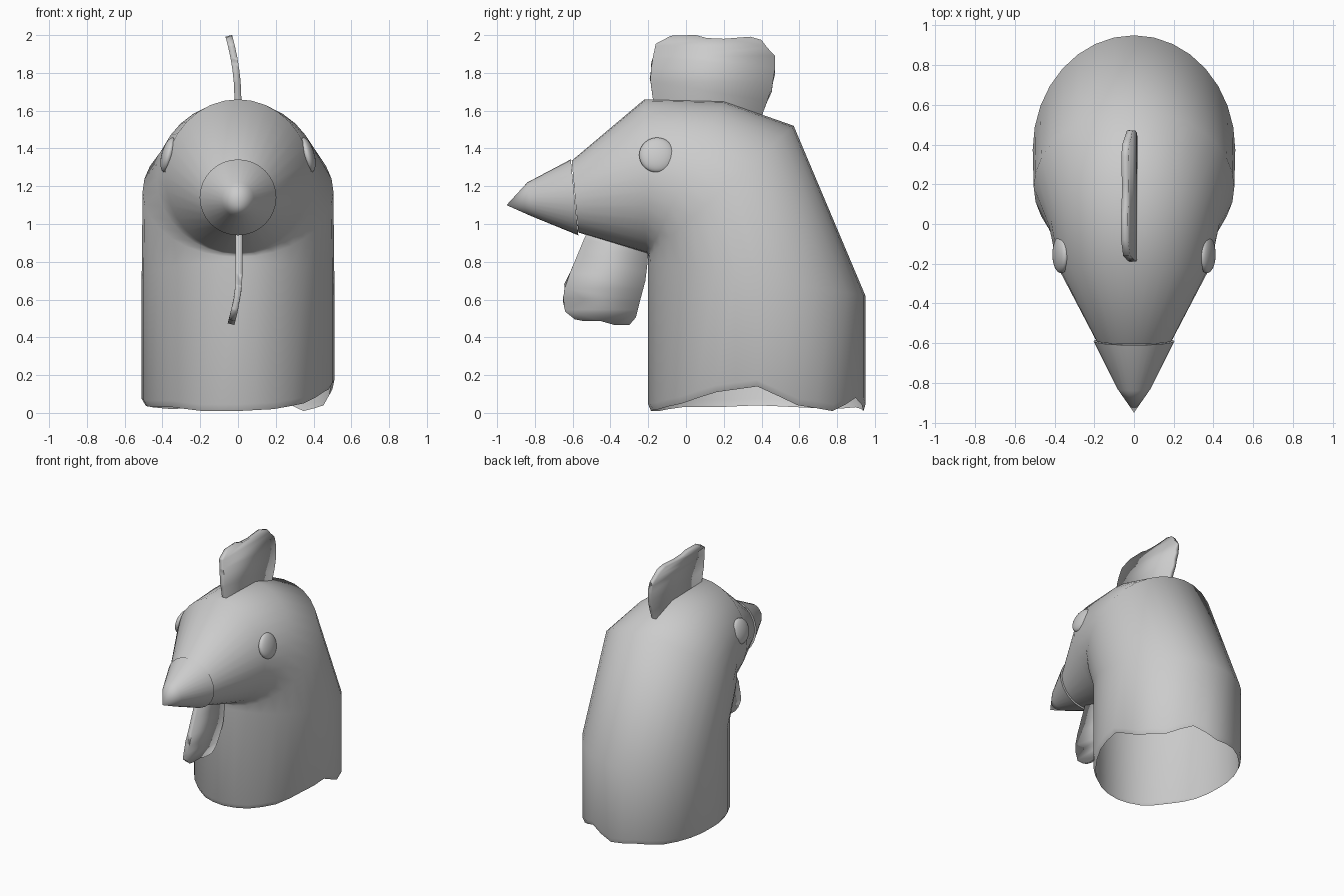
import bpy, bmesh, math
from mathutils import Vector

if "Cube" in bpy.data.objects:
    bpy.data.objects.remove(bpy.data.objects["Cube"])

SIDES = 32


def make_object(name, bm, smooth_angle):
    bmesh.ops.recalc_face_normals(bm, faces=bm.faces)
    mesh = bpy.data.meshes.new(name)
    bm.to_mesh(mesh)
    bm.free()
    ob = bpy.data.objects.new(name, mesh)
    bpy.context.collection.objects.link(ob)
    bpy.ops.object.select_all(action='DESELECT')
    ob.select_set(True)
    bpy.context.view_layer.objects.active = ob
    bpy.ops.object.shade_smooth_by_angle(angle=math.radians(smooth_angle))
    return ob


def ellipse_ring(bm, front, back, rx, lift=None):
    """Ellipse spanning two (y, z) points in side view, half-width rx."""
    f, b = Vector((0, *front)), Vector((0, *back))
    mid, half = (f + b) / 2, (f - b) / 2
    ring = []
    for i in range(SIDES):
        a = math.tau * i / SIDES
        p = mid + half * math.cos(a) + Vector((rx * math.sin(a), 0, 0))
        if lift:
            p.z += lift(i / SIDES)
        ring.append(bm.verts.new(p))
    return ring


def bridge(bm, r1, r2):
    for i in range(SIDES):
        j = (i + 1) % SIDES
        bm.faces.new((r1[i], r1[j], r2[j], r2[i]))


# Wavy hem heights, counter-clockwise from the front
HEM = [.01, .02, .05, .11, .14, .04, .01, .08,
       .01, .03, .02, .03, .04, .03, .03, .01]


def hem(t):
    t *= len(HEM)
    i = int(t)
    return HEM[i % 16] * (1 - t + i) + HEM[(i + 1) % 16] * (t - i)


# Hollow neck and head: one tube of ellipses fanning around the throat
bm = bmesh.new()
rings = [
    ellipse_ring(bm, (-.185, 0), (.94, 0), .49, hem),
    ellipse_ring(bm, (-.2, .035), (.95, .035), .51, hem),
    ellipse_ring(bm, (-.2, .80), (.95, .62), .51),
    ellipse_ring(bm, (-.2, .825), (.57, 1.52), .505),
    ellipse_ring(bm, (-.2, .84), (.2, 1.65), .43),
    ellipse_ring(bm, (-.21, .845), (-.22, 1.66), .385),
    ellipse_ring(bm, (-.57, .955), (-.605, 1.335), .19),
]
for r1, r2 in zip(rings, rings[1:]):
    bridge(bm, r1, r2)
make_object("head_and_neck", bm, 80)

# Beak: slightly wider than the face, drooping to a point
bm = bmesh.new()
base = ellipse_ring(bm, (-.57, .94), (-.61, 1.342), .203)
middle = ellipse_ring(bm, (-.815, 1.04), (-.84, 1.22), .085)
tip = bm.verts.new((0, -.95, 1.10))
bridge(bm, base, middle)
for i in range(SIDES):
    bm.faces.new((middle[i], middle[(i + 1) % SIDES], tip))
bm.faces.new(base)
make_object("beak", bm, 50)

# Eyes: flattened spheres, tilted to follow the head
for side, label in ((1, "right"), (-1, "left")):
    bpy.ops.mesh.primitive_uv_sphere_add(
        segments=32, ring_count=16, radius=1,
        location=(side * .367, -.153, 1.365), rotation=(0, -side * .26, 0))
    eye = bpy.context.object
    eye.name = label + "_eye"
    eye.scale = (.038, .095, .095)
    bpy.ops.object.shade_smooth()


def bent_plate(name, outline, cuts, bend, thickness):
    """Side-view outline sliced at heights, bent sideways and thickened."""
    bm = bmesh.new()
    bm.faces.new([bm.verts.new((0, y, z)) for y, z in outline])
    for z in cuts:
        geom = bm.verts[:] + bm.edges[:] + bm.faces[:]
        bmesh.ops.bisect_plane(bm, geom=geom, plane_co=(0, 0, z),
                               plane_no=(0, 0, 1))
    for v in bm.verts:
        v.co.x = bend(v.co.z)
    bmesh.ops.triangulate(bm, faces=bm.faces)
    ob = make_object(name, bm, 40)
    mod = ob.modifiers.new("thickness", 'SOLIDIFY')
    mod.thickness = thickness
    mod.offset = 0
    return ob


# Comb on top of the head
bent_plate("comb",
           [(-.165, 1.58), (-.175, 1.66), (-.19, 1.77), (-.18, 1.86),
            (-.16, 1.95), (-.08, 1.992), (.05, 1.996), (.11, 1.98),
            (.2, 1.976), (.34, 1.987), (.4, 1.97), (.43, 1.93), (.47, 1.88),
            (.47, 1.8), (.45, 1.7), (.40, 1.57), (.39, 1.53)],
           [1.65, 1.75, 1.82, 1.88, 1.94],
           lambda z: -.05 * max(0, (z - 1.65) / .35) ** 2, .036)

# Wattle under the beak
bent_plate("wattle",
           [(-.51, .98), (-.54, .92), (-.59, .80), (-.64, .68), (-.65, .60),
            (-.64, .54), (-.59, .50), (-.54, .49), (-.45, .49), (-.38, .47),
            (-.30, .47), (-.265, .51), (-.245, .59), (-.215, .70),
            (-.203, .80), (-.2, .90)],
           [.55, .60, .66, .74, .85],
           lambda z: .005 - .042 * max(0, (.7 - z) / .23) ** 1.5, .036)
